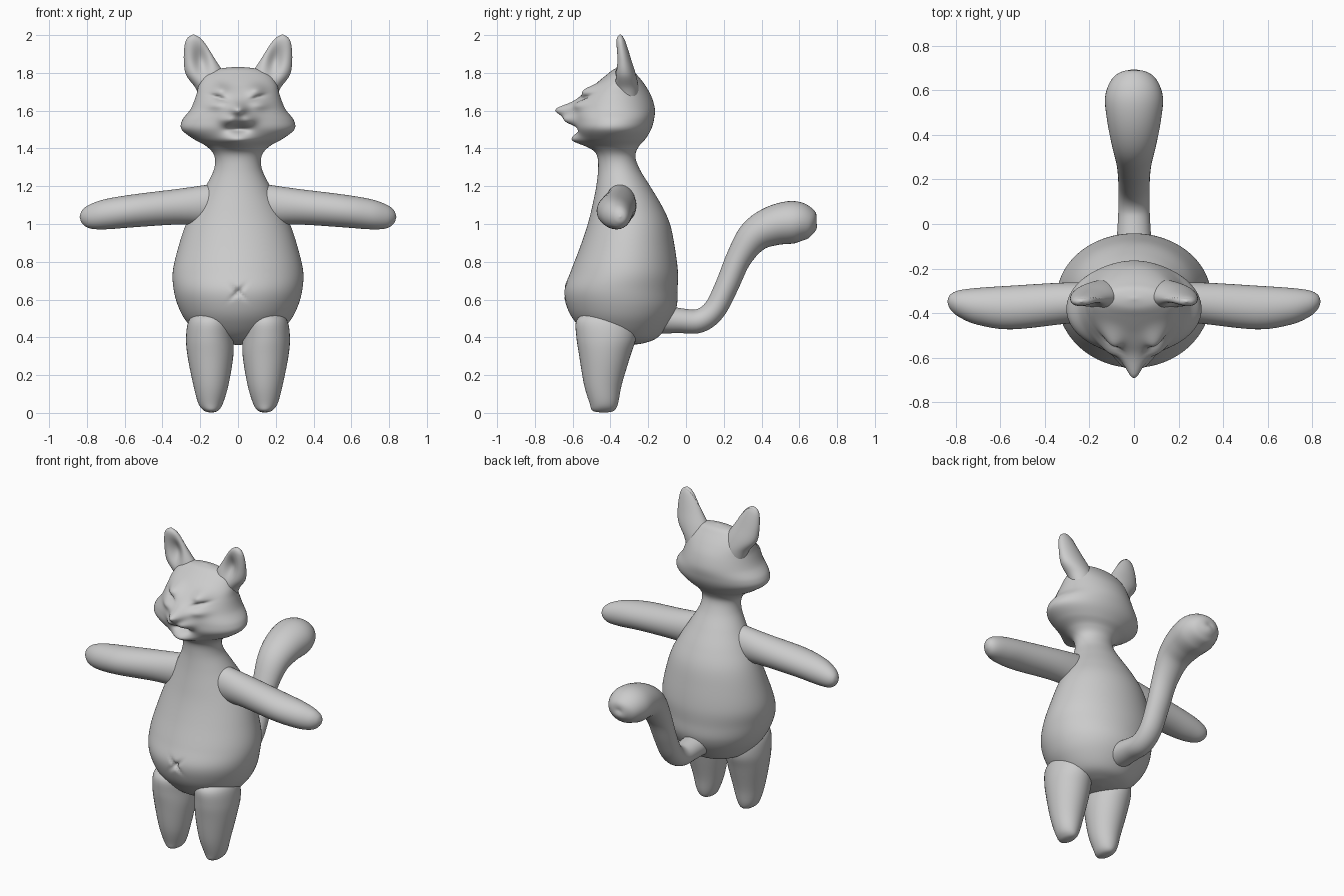
import bpy, bmesh, math
from mathutils import Vector


def finish(name, bm):
    bmesh.ops.recalc_face_normals(bm, faces=bm.faces)
    for f in bm.faces:
        f.smooth = True
    me = bpy.data.meshes.new(name)
    bm.to_mesh(me)
    bm.free()
    ob = bpy.data.objects.new(name, me)
    bpy.context.collection.objects.link(ob)


def spline(rows, steps):
    """Catmull-Rom through rows of numbers."""
    out = []
    for i in range(len(rows) - 1):
        p = [rows[max(0, min(len(rows) - 1, i + k))] for k in (-1, 0, 1, 2)]
        for s in range(steps):
            t = s / steps
            out.append([b + .5 * t * (c - a + t * (2*a - 5*b + 4*c - d + t * (3*(b - c) + d - a)))
                        for a, b, c, d in zip(*p)])
    return out + [list(rows[-1])]


def loft(bm, rings, seg=40):
    """Skin elliptical rings given as (centre, u, v)."""
    loops = []
    for c, u, v in rings:
        loops.append([bm.verts.new(c + u * math.cos(2*math.pi*k/seg) + v * math.sin(2*math.pi*k/seg))
                      for k in range(seg)])
    for a, b in zip(loops, loops[1:]):
        for k in range(seg):
            j = (k + 1) % seg
            bm.faces.new((a[k], a[j], b[j], b[k]))
    bm.faces.new(loops[0][::-1])
    bm.faces.new(loops[-1])


def upright(bm, rows, side=1, steps=5, seg=40):
    """Rows of z, x0, x1, y0, y1."""
    loft(bm, [(Vector((side*(a + b)/2, (c + d)/2, z)), Vector((max(b - a, .004)/2, 0, 0)),
               Vector((0, max(d - c, .004)/2, 0))) for z, a, b, c, d in spline(rows, steps)], seg)


def sculpt(bm, dabs, limit):
    """Push the front surface along y with soft dabs: x, z, rx, rz, dy, tilt."""
    for v in bm.verts:
        if v.co.y < limit:
            x, z, push = v.co.x, v.co.z, 0
            for cx, cz, rx, rz, dy, tilt in dabs:
                c, s = math.cos(tilt), math.sin(tilt)
                a, b = (x - cx)*c + (z - cz)*s, (z - cz)*c - (x - cx)*s
                push += dy * math.exp(-(a/rx)**2 - (b/rz)**2)
            v.co.y += push


# torso, neck and head as one profile: z, half width, front y, back y
profile = [(.36, .01, -.31, -.29), (.37, .10, -.40, -.22), (.40, .19, -.50, -.15),
           (.48, .27, -.585, -.085), (.56, .315, -.63, -.05), (.65, .34, -.645, -.045),
           (.75, .345, -.61, -.043), (.88, .315, -.56, -.06), (1.0, .275, -.52, -.085),
           (1.1, .225, -.495, -.13), (1.2, .17, -.475, -.19), (1.29, .127, -.465, -.245),
           (1.36, .125, -.47, -.268), (1.41, .165, -.50, -.25), (1.45, .235, -.55, -.215),
           (1.50, .298, -.58, -.185), (1.55, .295, -.585, -.17), (1.61, .25, -.58, -.165),
           (1.68, .222, -.545, -.185), (1.74, .205, -.48, -.22), (1.79, .17, -.42, -.26),
           (1.82, .11, -.38, -.29), (1.832, .01, -.34, -.33)]
bm = bmesh.new()
upright(bm, [(z, -w, w, f, b) for z, w, f, b in profile], steps=8, seg=160)

# muzzle, nose, chin and mouth
dabs = [(0, 1.60, .09, .07, -.04, 0), (0, 1.605, .042, .033, -.07, 0),
        (0, 1.44, .085, .035, -.06, 0), (0, 1.503, .05, .018, .05, 0)]
# brows, eye creases, cheeks, lip pads and crossed navel, mirrored
for s in (-1, 1):
    dabs += [(s*.095, 1.71, .045, .03, -.04, 0), (s*.1, 1.668, .045, .009, .022, s*.3),
             (s*.115, 1.63, .05, .025, -.022, 0), (s*.045, 1.55, .045, .028, -.04, 0),
             (0, .64, .045, .009, .022, s*math.pi/4)]
sculpt(bm, dabs, -.36)
finish("body_and_head", bm)

# ears with hollow fronts: z, x0, x1, y0, y1
ear = [(1.66, .06, .20, -.36, -.25), (1.72, .05, .225, -.38, -.25), (1.79, .07, .275, -.385, -.265),
       (1.87, .12, .287, -.378, -.29), (1.95, .17, .282, -.375, -.315),
       (1.985, .2, .267, -.368, -.33), (2.003, .232, .24, -.352, -.346)]
# arms: x, y, z, half height, half depth; legs: z, x0, x1, y0, y1
arm = [(.08, -.345, 1.105, .115, .08), (.3, -.355, 1.093, .095, .092), (.55, -.375, 1.07, .087, .098),
       (.7, -.37, 1.052, .08, .083), (.785, -.358, 1.04, .063, .06),
       (.825, -.35, 1.038, .035, .033), (.838, -.348, 1.038, .002, .002)]
leg = [(.55, .13, .15, -.45, -.43), (.535, .08, .21, -.52, -.36), (.49, .035, .26, -.58, -.28),
       (.4, .025, .275, -.58, -.265), (.3, .025, .267, -.565, -.295), (.15, .05, .237, -.54, -.34),
       (.05, .08, .21, -.51, -.36), (.012, .105, .18, -.495, -.38), (.002, .135, .15, -.45, -.42)]
for s, side in ((-1, "right"), (1, "left")):
    bm = bmesh.new()
    upright(bm, ear, s, steps=8, seg=64)
    sculpt(bm, [(s*.195, 1.86, .04, .08, .045, -s*.2)], -.335)
    finish(side + "_ear", bm)
    bm = bmesh.new()
    loft(bm, [(Vector((s*x, y, z)), Vector((0, 0, a)), Vector((0, b, 0)))
              for x, y, z, a, b in spline(arm, 6)])
    finish(side + "_arm", bm)
    bm = bmesh.new()
    upright(bm, leg, s)
    finish(side + "_leg", bm)

# tail: y, z, half width, half thickness
tail = spline([(-.16, .5, .085, .08), (-.03, .488, .075, .066), (.07, .487, .07, .063),
               (.15, .545, .07, .06), (.215, .67, .072, .062), (.28, .82, .08, .068),
               (.36, .935, .1, .088), (.46, .99, .12, .105), (.57, 1.01, .13, .112),
               (.65, 1.005, .1, .085), (.685, 1.0, .05, .045), (.692, 1.0, .002, .002)], 5)
rings = []
for i, (y, z, w, t) in enumerate(tail):
    p, q = tail[max(i - 1, 0)], tail[min(i + 1, len(tail) - 1)]
    n = Vector((0, p[1] - q[1], q[0] - p[0])).normalized()
    rings.append((Vector((0, y, z)), Vector((w, 0, 0)), n * t))
bm = bmesh.new()
loft(bm, rings)
finish("tail", bm)
